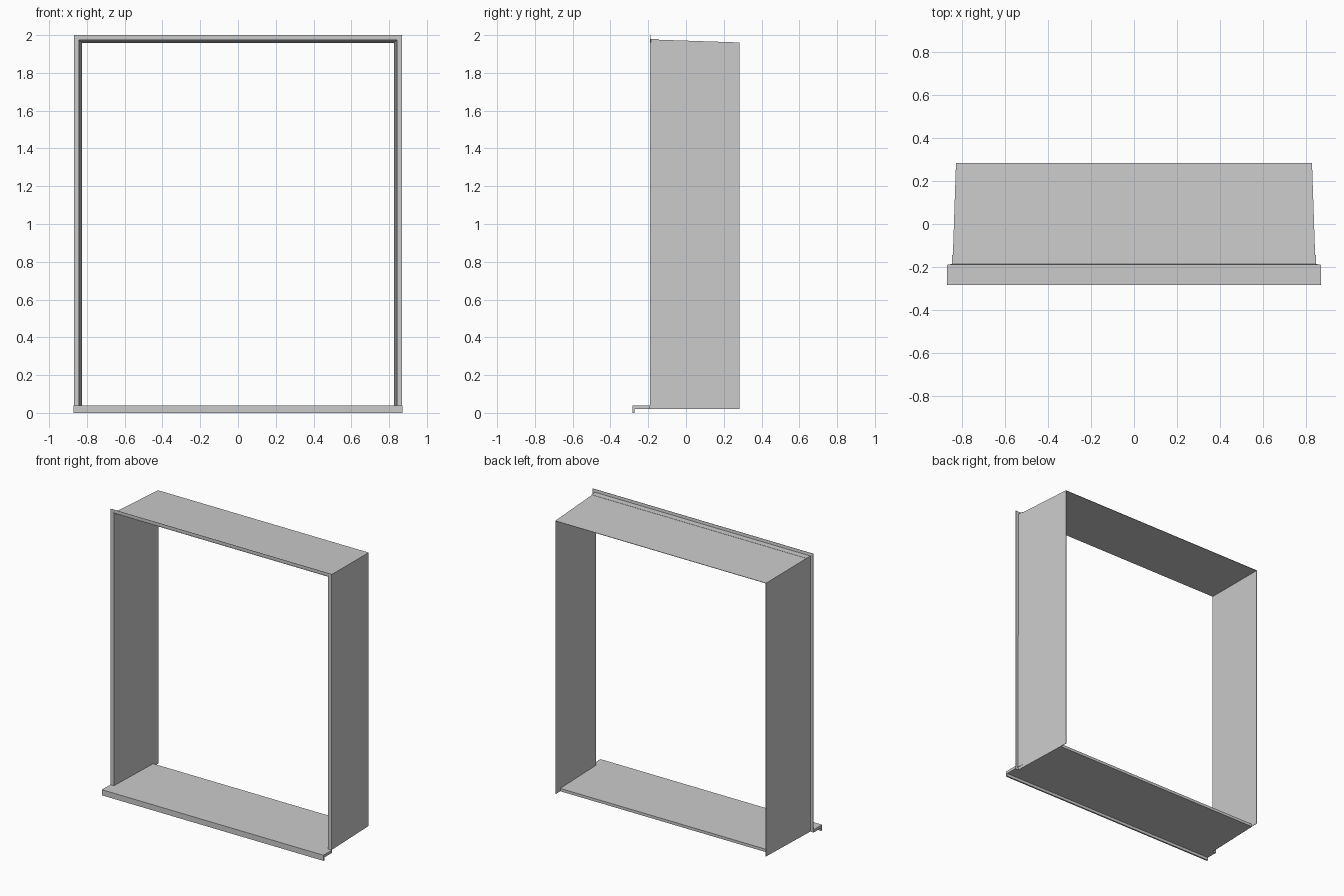
import bpy
import bmesh

cube = bpy.data.objects.get("Cube")
if cube:
    bpy.data.objects.remove(cube, do_unlink=True)

# One light grey finish for the whole frame
COLOUR = (0.6, 0.6, 0.6, 1.0)
grey = bpy.data.materials.new("light_grey")
grey.use_nodes = True
grey.diffuse_color = COLOUR
grey.node_tree.nodes["Principled BSDF"].inputs["Base Color"].default_value = COLOUR

HALF_W, HEAD_Z = 0.844, 1.977      # opening at the front edge
FRONT, BACK = -0.19, 0.284         # depth of the lining
SILL_LOW, SILL_TOP = 0.02, 0.04
NOSE_Y, NOSE_HALF = -0.284, 0.87


def finish(name, bm):
    mesh = bpy.data.meshes.new(name)
    bm.to_mesh(mesh)
    bm.free()
    mesh.materials.append(grey)
    obj = bpy.data.objects.new(name, mesh)
    bpy.context.collection.objects.link(obj)
    return obj


def sheet_surround(name, profile, foot, thickness, offset):
    """Sweep an (outward, y) profile up one side, over the head and down the other."""
    bm = bmesh.new()
    rows = []
    for out, y in profile:
        w, top = HALF_W + out, HEAD_Z + out
        path = [(-w, foot), (-w, top), (w, top), (w, foot)]
        rows.append([bm.verts.new((x, y, z)) for x, z in path])
    for a, b in zip(rows, rows[1:]):
        for i in range(len(a) - 1):
            bm.faces.new((a[i], a[i + 1], b[i + 1], b[i]))
    obj = finish(name, bm)
    mod = obj.modifiers.new("sheet thickness", 'SOLIDIFY')
    mod.thickness = thickness
    mod.offset = offset
    mod.use_even_offset = True
    return obj


def slab(bm, outline, low, high):
    """Extrude a plan outline between two heights."""
    face = bm.faces.new([bm.verts.new((x, y, low)) for x, y in outline])
    extruded = bmesh.ops.extrude_face_region(bm, geom=[face])
    verts = [v for v in extruded["geom"] if isinstance(v, bmesh.types.BMVert)]
    bmesh.ops.translate(bm, verts=verts, vec=(0, 0, high - low))


def mirrored(half):
    return half + [(-x, y) for x, y in reversed(half)]


# Tapering lining boards: both jambs and the head
sheet_surround("frame_lining", [(0, FRONT), (-0.016, BACK)],
               SILL_LOW, 0.003, -1)

# Thin angle trim with a mitred front flange and a short return
sheet_surround("angle_trim", [(0.023, FRONT), (0.001, FRONT), (0.0, -0.145)],
               SILL_TOP, 0.0015, 1)

# Sill board between the jambs, with a wider nose and a turned-down lip
bm = bmesh.new()
slab(bm, mirrored([(NOSE_HALF, NOSE_Y), (NOSE_HALF, FRONT),
                   (0.842, FRONT), (0.829, 0.23)]), SILL_LOW, SILL_TOP)
slab(bm, mirrored([(NOSE_HALF, NOSE_Y), (NOSE_HALF, NOSE_Y + 0.011)]),
     0, SILL_LOW)
bmesh.ops.recalc_face_normals(bm, faces=bm.faces)
finish("sill", bm)
